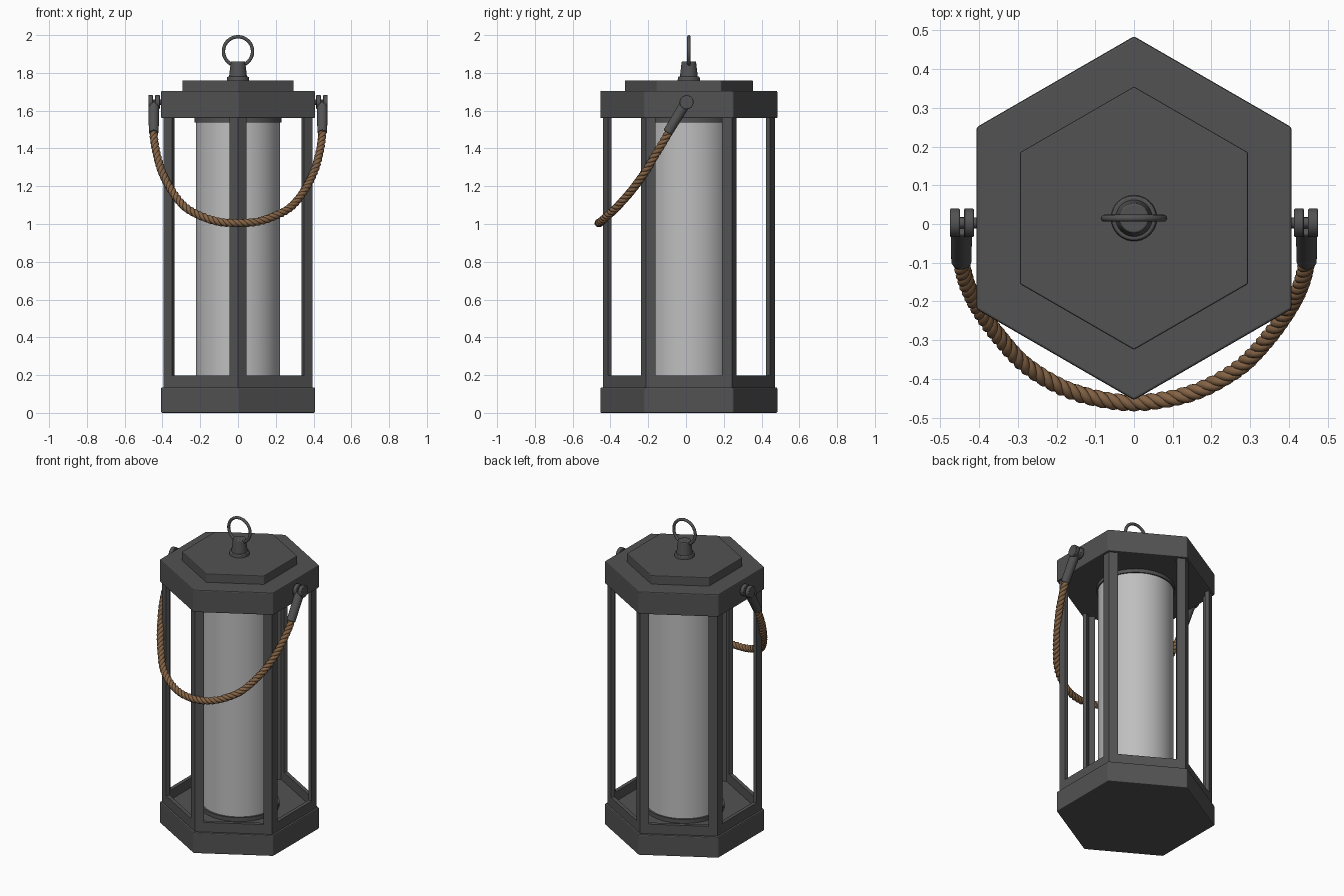
import bpy, math
from mathutils import Vector

if "Cube" in bpy.data.objects:
    bpy.data.objects.remove(bpy.data.objects["Cube"])

CY = 0.015  # body centre in y


def material(name, rgb):
    m = bpy.data.materials.new(name)
    m.diffuse_color = (*rgb, 1)
    m.use_nodes = True
    m.node_tree.nodes["Principled BSDF"].inputs["Base Color"].default_value = m.diffuse_color
    return m


METAL = material("dark_metal", (0.085, 0.085, 0.085))
PALE = material("pale_cylinder", (0.52, 0.52, 0.52))
ROPE = material("brown_rope", (0.23, 0.125, 0.06))


def bevel(obj, width):
    mod = obj.modifiers.new("bevel", 'BEVEL')
    mod.width = width
    mod.segments = 2
    mod.limit_method = 'ANGLE'


def smooth(obj):
    bpy.ops.object.select_all(action='DESELECT')
    obj.select_set(True)
    bpy.context.view_layer.objects.active = obj
    bpy.ops.object.shade_smooth_by_angle(angle=math.radians(35))


def mesh_object(name, verts, faces, mat):
    me = bpy.data.meshes.new(name)
    me.from_pydata(verts, [], faces)
    me.materials.append(mat)
    obj = bpy.data.objects.new(name, me)
    bpy.context.collection.objects.link(obj)
    return obj


def prism(name, pts, z0, z1, mat, bev=0):
    """Extrude a counter-clockwise outline from z0 to z1."""
    n = len(pts)
    verts = [(x, y, z) for z in (z0, z1) for x, y in pts]
    faces = [tuple(range(n))[::-1], tuple(range(n, 2 * n))]
    faces += [(i, (i + 1) % n, n + (i + 1) % n, n + i) for i in range(n)]
    obj = mesh_object(name, verts, faces, mat)
    if bev:
        bevel(obj, bev)
    return obj


def hexagon(r):
    return [(r * math.sin(-i * math.pi / 3), CY - r * math.cos(i * math.pi / 3))
            for i in range(6)][::-1]


def rod(name, a, b, r0, r1, mat, bev=0, sides=48):
    """Cylinder or cone between two points."""
    a, b = Vector(a), Vector(b)
    bpy.ops.mesh.primitive_cone_add(vertices=sides, radius1=r0, radius2=r1,
                                    depth=(b - a).length, location=(a + b) / 2)
    obj = bpy.context.object
    obj.rotation_euler = (b - a).to_track_quat('Z', 'Y').to_euler()
    obj.name = name
    obj.data.materials.append(mat)
    smooth(obj)
    if bev:
        bevel(obj, bev)
    return obj


# base, rim and roof tiers
prism("base", hexagon(0.47), 0, 0.135, METAL, 0.006)
outer, inner = hexagon(0.455), hexagon(0.428)
rv = [(x, y, z) for pts in (outer, inner) for z in (0.13, 0.197) for x, y in pts]
rf = []
for i in range(6):
    j = (i + 1) % 6
    rf += [(i, j, 6 + j, 6 + i), (6 + i, 6 + j, 18 + j, 18 + i),
           (18 + i, 18 + j, 12 + j, 12 + i), (12 + i, 12 + j, j, i)]
mesh_object("base_rim", rv, rf, METAL)
prism("roof", hexagon(0.47), 1.56, 1.705, METAL, 0.006)
prism("roof_cap", hexagon(0.34), 1.70, 1.76, METAL, 0.004)

# six bent corner posts
for k in range(6):
    a = k * math.pi / 3
    h, t = 0.045, 0.024
    d = h * math.tan(math.pi / 6)
    outline = [(0, -0.455), (h, -0.455 + d), (h - t * 0.5, -0.455 + d + t * 0.866),
               (0, -0.455 + t / math.cos(math.pi / 6)),
               (-h + t * 0.5, -0.455 + d + t * 0.866), (-h, -0.455 + d)]
    pts = [(x * math.cos(a) - y * math.sin(a), CY + x * math.sin(a) + y * math.cos(a))
           for x, y in outline]
    prism(f"corner_post_{k + 1}", pts, 0.13, 1.565, METAL)

# inner cylinder with holder and collar
rod("inner_cylinder", (0, CY, 0.15), (0, CY, 1.55), 0.222, 0.222, PALE, sides=64)
rod("cylinder_holder", (0, CY, 0.13), (0, CY, 0.16), 0.234, 0.234, METAL, sides=64)
rod("cylinder_collar", (0, CY, 1.537), (0, CY, 1.565), 0.23, 0.23, METAL, sides=64)

# finial and hanging ring
rod("finial_plate", (0, CY, 1.755), (0, CY, 1.78), 0.06, 0.057, METAL, 0.004)
rod("finial_cone", (0, CY, 1.775), (0, CY, 1.86), 0.048, 0.038, METAL, 0.004)
bpy.ops.mesh.primitive_torus_add(major_radius=0.077, minor_radius=0.009,
                                 major_segments=56, minor_segments=12,
                                 location=(0, CY, 1.914),
                                 rotation=(math.pi / 2, 0, 0))
ring = bpy.context.object
ring.name = "hanging_ring"
ring.data.materials.append(METAL)
smooth(ring)

# rope end fittings on both sides
for s, side in ((-1, "left"), (1, "right")):
    for nm, x0, x1 in (("inner", 0.414, 0.439), ("outer", 0.45, 0.475)):
        rod(f"{side}_{nm}_fork_disc", (s * x0, 0.003, 1.645), (s * x1, 0.003, 1.645),
            0.037, 0.037, METAL, 0.003)
    rod(f"{side}_pivot_pin", (s * 0.40, 0.003, 1.645), (s * 0.46, 0.003, 1.645),
        0.014, 0.014, METAL, sides=24)
    rod(f"{side}_rope_sleeve", (s * 0.446, -0.004, 1.637), (s * 0.446, -0.097, 1.484),
        0.028, 0.026, METAL, 0.004)

# rope path, mirrored in x
half = [(0.446, -0.07, 1.53), (0.445, -0.105, 1.46), (0.43, -0.16, 1.37),
        (0.40, -0.22, 1.27), (0.35, -0.29, 1.175), (0.28, -0.365, 1.09),
        (0.19, -0.42, 1.04), (0.10, -0.45, 1.012)]
ctrl = [Vector(p) for p in half] + [Vector((0, -0.462, 1.005))]
ctrl += [Vector((-x, y, z)) for x, y, z in half[::-1]]
ctrl = [2 * ctrl[0] - ctrl[1]] + ctrl + [2 * ctrl[-1] - ctrl[-2]]
path = []
for i in range(1, len(ctrl) - 2):
    p0, p1, p2, p3 = ctrl[i - 1:i + 3]
    for j in range(18):
        t = j / 18
        path.append(0.5 * (2 * p1 + (p2 - p0) * t + (2 * p0 - 5 * p1 + 4 * p2 - p3) * t * t
                           + (3 * p1 - p0 - 3 * p2 + p3) * t ** 3))
path.append(ctrl[-2])

# three twisted rope strands
PITCH, OFFSET = 0.085, 0.010
for k in range(3):
    pts, length = [], 0
    for i, p in enumerate(path):
        if i:
            length += (p - path[i - 1]).length
        tan = (path[min(i + 1, len(path) - 1)] - path[max(i - 1, 0)]).normalized()
        ref = Vector((0, 0.8, -0.6))
        n = (ref - tan * ref.dot(tan)).normalized()
        b = tan.cross(n)
        a = 2 * math.pi * (length / PITCH + k / 3)
        pts.append(p + (n * math.cos(a) + b * math.sin(a)) * OFFSET)
    cu = bpy.data.curves.new(f"rope_strand_{k + 1}", 'CURVE')
    cu.dimensions = '3D'
    cu.bevel_depth = 0.0125
    cu.bevel_resolution = 2
    cu.use_fill_caps = True
    sp = cu.splines.new('POLY')
    sp.points.add(len(pts) - 1)
    for q, p in zip(sp.points, pts):
        q.co = (*p, 1)
    cu.materials.append(ROPE)
    bpy.context.collection.objects.link(bpy.data.objects.new(cu.name, cu))
